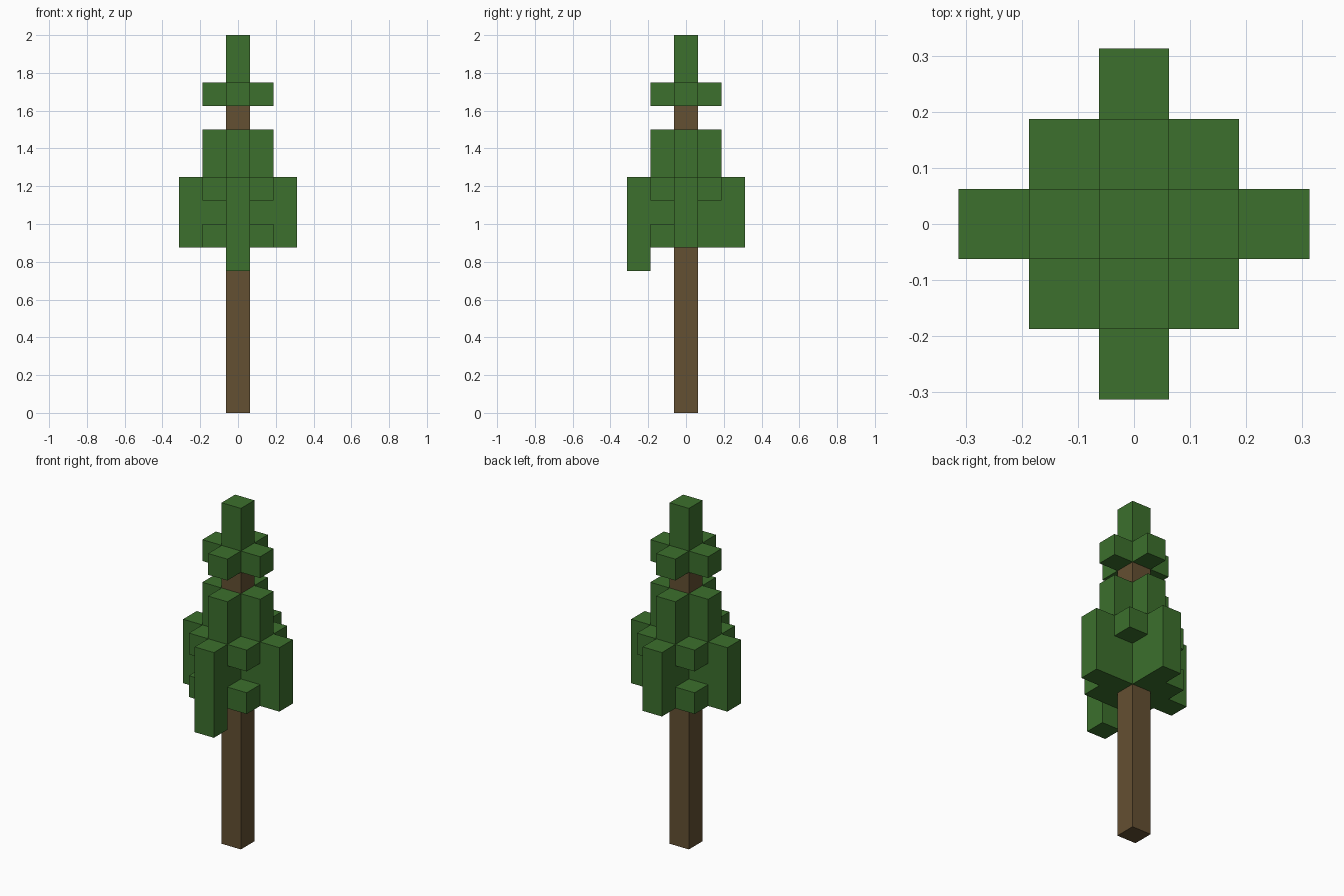
import bpy
import bmesh
from mathutils import Vector

cube = bpy.data.objects.get("Cube")
if cube:
    bpy.data.objects.remove(cube, do_unlink=True)

U = 0.125  # edge length of one block


def make_material(name, rgb):
    mat = bpy.data.materials.new(name)
    mat.use_nodes = True
    mat.diffuse_color = (*rgb, 1)
    mat.node_tree.nodes["Principled BSDF"].inputs["Base Color"].default_value = (*rgb, 1)
    return mat


bark = make_material("bark brown", (0.127, 0.08, 0.032))
leaf = make_material("leaf green", (0.045, 0.162, 0.026))

SIDES = [(1, 0), (-1, 0), (0, 1), (0, -1)]
CORNERS = [(1, 1), (1, -1), (-1, 1), (-1, -1)]


def columns(spots, low, high):
    """Grid blocks stacked from layer low up to layer high on each spot."""
    return {(x, y, z) for x, y in spots for z in range(low, high)}


# Parts as sets of grid blocks
outer = [(2 * x, 2 * y) for x, y in SIDES]
parts = {
    "trunk": (bark, columns([(0, 0)], 0, 14)),
    "crown_tip": (leaf, columns([(0, 0)], 14, 16)),
    "upper_branches": (leaf, columns(SIDES, 13, 14)),
    "middle_branches": (leaf, columns(SIDES, 7, 12)),
    "outer_branches": (leaf, columns(outer, 7, 10)),
    "drooping_branch_end": (leaf, columns([(0, -2)], 6, 7)),
    "upper_corner_tufts": (leaf, columns(CORNERS, 9, 10)),
    "lower_corner_tufts": (leaf, columns(CORNERS[1:], 7, 8)),
}
occupied = set().union(*(blocks for _, blocks in parts.values()))
DIRECTIONS = [Vector(d) * s for d in ((1, 0, 0), (0, 1, 0), (0, 0, 1)) for s in (1, -1)]


def build_part(name, mat, blocks):
    """Skin the exposed sides of the blocks and merge flat neighbours."""
    bm = bmesh.new()
    for block in blocks:
        centre = Vector(block) + Vector((0, 0, 0.5))
        for n in DIRECTIONS:
            if tuple(int(c) for c in Vector(block) + n) in occupied:
                continue
            a = Vector((n.y, n.z, n.x)) / 2
            b = n.cross(a)
            mid = centre + n / 2
            ring = (mid - a - b, mid + a - b, mid + a + b, mid - a + b)
            bm.faces.new([bm.verts.new(p * U) for p in ring])
    bmesh.ops.remove_doubles(bm, verts=bm.verts, dist=U / 100)
    bmesh.ops.dissolve_limit(bm, angle_limit=0.01, verts=bm.verts, edges=bm.edges)
    mesh = bpy.data.meshes.new(name)
    bm.to_mesh(mesh)
    bm.free()
    mesh.materials.append(mat)
    bpy.context.collection.objects.link(bpy.data.objects.new(name, mesh))


for part_name, (part_mat, part_blocks) in parts.items():
    build_part(part_name, part_mat, part_blocks)
